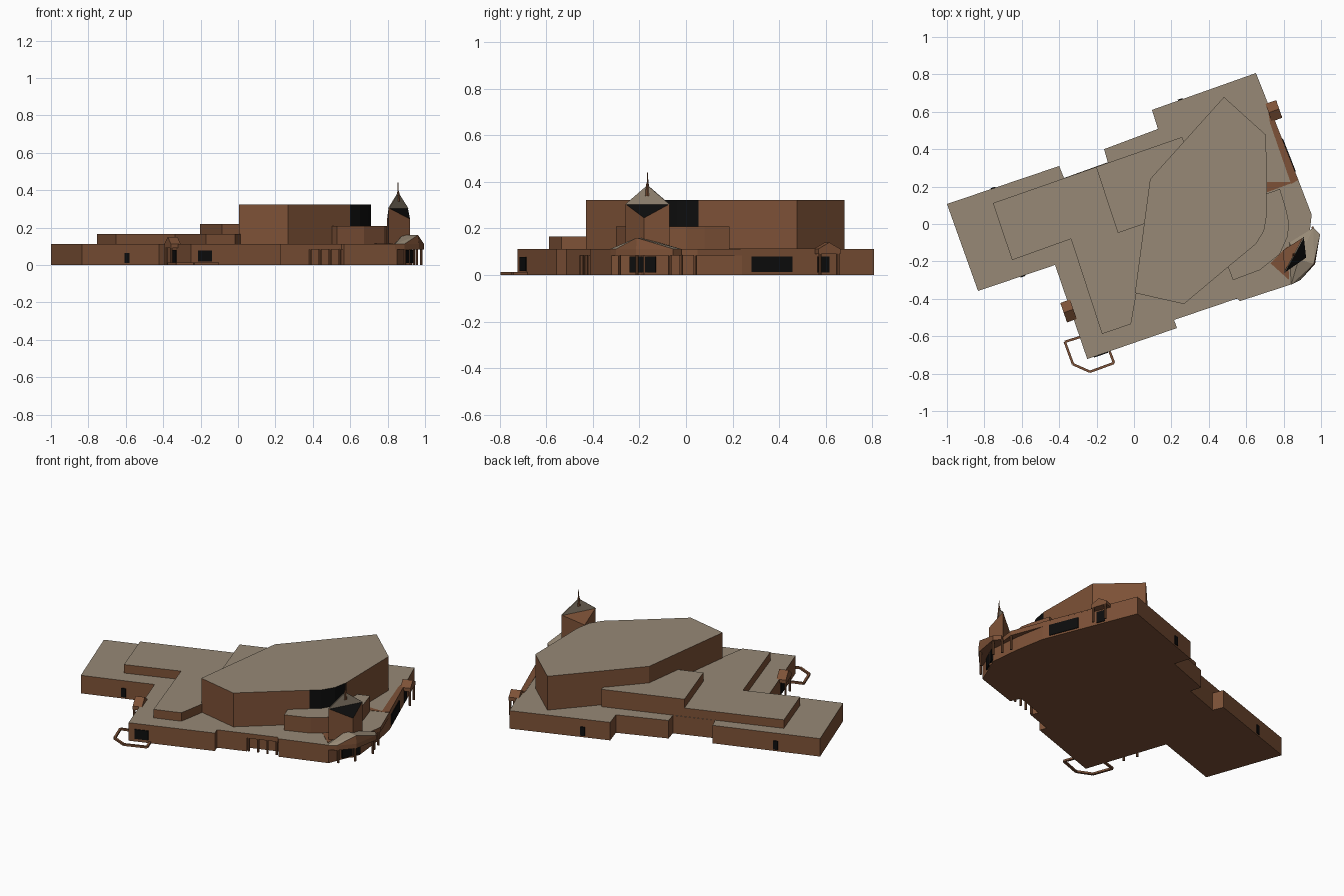
import bpy, bmesh, math
from mathutils import Vector, Matrix

if "Cube" in bpy.data.objects:
    bpy.data.objects.remove(bpy.data.objects["Cube"])

ANG = math.radians(19)  # plan rotation of the whole building


def material(name, rgb):
    m = bpy.data.materials.new(name)
    m.diffuse_color = (*rgb, 1)
    m.use_nodes = True
    m.node_tree.nodes["Principled BSDF"].inputs["Base Color"].default_value = m.diffuse_color
    return m


WALL, ROOF, GLASS = 0, 1, 2
MATS = [material("brown_brick", (0.205, 0.083, 0.038)),
        material("tan_roof", (0.31, 0.25, 0.18)),
        material("black_glass", (0.004, 0.004, 0.004))]


def finish(name, bm, rule):
    """Make an object; rule(normal, centre) gives the material index."""
    bmesh.ops.recalc_face_normals(bm, faces=bm.faces)
    bm.normal_update()
    for f in bm.faces:
        f.material_index = rule(f.normal, f.calc_center_median())
    me = bpy.data.meshes.new(name)
    bm.to_mesh(me)
    bm.free()
    for m in MATS:
        me.materials.append(m)
    ob = bpy.data.objects.new(name, me)
    bpy.context.collection.objects.link(ob)
    return ob


def roofed(n, c):
    return ROOF if n.z > 0.3 else WALL


def plain(index):
    return lambda n, c: index


def prism(name, pts, z0, z1, rule=roofed):
    bm = bmesh.new()
    f = bm.faces.new([bm.verts.new((x, y, z0)) for x, y in pts])
    r = bmesh.ops.extrude_face_region(bm, geom=[f])
    top = [v for v in r["geom"] if isinstance(v, bmesh.types.BMVert)]
    bmesh.ops.translate(bm, verts=top, vec=(0, 0, z1 - z0))
    if len(bm.faces) == len(pts) + 1:
        bm.faces.new([v for v in bm.verts if v not in top])
    return finish(name, bm, rule)


def hull(name, pts, rule=roofed):
    bm = bmesh.new()
    for p in pts:
        bm.verts.new(p)
    r = bmesh.ops.convex_hull(bm, input=bm.verts)
    bmesh.ops.delete(bm, geom=[v for v in bm.verts if not v.link_faces], context="VERTS")
    bmesh.ops.dissolve_limit(bm, angle_limit=0.01, verts=bm.verts, edges=bm.edges)
    return finish(name, bm, rule)


def bar(name, p, q, z0, z1, width, index):
    """Upright box along the plan segment p-q."""
    p, q = Vector(p), Vector(q)
    d = (q - p).normalized() * width / 2
    s = Vector((-d.y, d.x))
    return prism(name, [p + s, p - s, q - s, q + s], z0, z1, plain(index))


def post(name, x, y, z0, z1, r, r2=None, sides=8):
    bm = bmesh.new()
    bmesh.ops.create_cone(bm, cap_ends=True, segments=sides, radius1=r,
                          radius2=r if r2 is None else r2, depth=z1 - z0,
                          matrix=Matrix.Translation((x, y, (z0 + z1) / 2)))
    return finish(name, bm, plain(WALL))


def porch(name, x, y, facing, depth, width, eave, peak):
    """Gabled porch on two posts, ridge running out along the facing angle."""
    rot = Matrix.Rotation(facing, 2)
    at = lambda a, b: rot @ Vector((a, b)) + Vector((x, y))
    pts = []
    for a in (-depth / 2, depth / 2):
        for b in (-width / 2, width / 2):
            pts += [(*at(a, b), eave - 0.022), (*at(a, b), eave)]
        pts.append((*at(a, 0), peak))
    hull(name + "_gable", pts, plain(WALL))
    for i, b in enumerate((-0.4, 0.4)):
        post(f"{name}_post_{i}", *at(depth * 0.4, width * b), 0, eave - 0.02, 0.007)


# ground floor: shared outline, with recesses below the roof slab
left_part = [(0.214, -0.513), (0.23, -0.556), (-0.25, -0.722), (-0.422, -0.219),
             (-0.834, -0.358), (-1.0, 0.107), (-0.40, 0.31), (-0.374, 0.246),
             (-0.14, 0.33), (-0.16, 0.40), (0.128, 0.508), (0.096, 0.61),
             (0.652, 0.807), (0.877, 0.24)]
corner = [(0.93, -0.13), (0.88, -0.24), (0.85, -0.32), (0.567, -0.412)]
prism("ground_floor", left_part + [(0.91, 0.06)] + corner +
      [(0.54, -0.35), (0.36, -0.41), (0.38, -0.456)], 0, 0.083)
prism("ground_floor_roof", left_part + [(0.95, 0.05)] + corner + [(0.553, -0.398)], 0.083, 0.112)

# stepped upper roofs
prism("left_tier", [(-0.754, 0.112), (-0.652, -0.193), (-0.337, -0.08), (-0.171, -0.588),
                    (-0.016, -0.535), (0.06, -0.1), (0.3, 0.35), (0.257, 0.465)], 0.11, 0.165)
prism("middle_tier", [(-0.203, 0.305), (-0.086, -0.048), (0.053, 0.0),
                      (0.3, 0.35), (0.257, 0.465)], 0.11, 0.22)
prism("curved_tier", [(0.503, -0.23), (0.529, -0.3), (0.674, -0.246), (0.78, -0.16),
                      (0.82, -0.07), (0.83, 0.0), (0.813, 0.08), (0.78, 0.187),
                      (0.70, 0.16), (0.6, 0.0)], 0.11, 0.208)


# main hall with a black glazed curve above the lower tier
def hall_rule(n, c):
    if abs(n.z) < 0.3 and c.x > 0.6 and -0.15 < c.y < 0.06:
        return GLASS
    return roofed(n, c)


prism("main_hall", [(0.481, 0.679), (0.706, 0.476), (0.711, 0.053), (0.695, -0.037),
                    (0.652, -0.107), (0.6, -0.15), (0.503, -0.23), (0.267, -0.428),
                    (0.005, -0.369), (0.086, 0.24)], 0.11, 0.323, hall_rule)

# tower: sloping glass front, thin upright gable, spire
A, B, C, D = (0.805, -0.26), (0.92, -0.18), (0.908, -0.07), (0.797, -0.14)
hull("tower", [(*p, 0.0) for p in (A, B, C, D)] +
     [(*A, 0.305), (*B, 0.245), (*C, 0.305), (*D, 0.245)],
     lambda n, c: (GLASS if n.x > 0 else WALL) if n.z > 0.2 else WALL)
hull("tower_gable", [(x + s, y - s / 2, z) for s in (-0.003, 0.003) for x, y, z in
                     ((*A, 0.303), (*C, 0.303), (0.856, -0.165, 0.385))], plain(ROOF))
post("spire_base", 0.856, -0.165, 0.34, 0.39, 0.01, 0.006)
post("spire", 0.856, -0.165, 0.38, 0.44, 0.004, 0.002)

# corner entrance canopy with low ridge, columns and glass
rim = [(0.84, -0.325), (0.89, -0.30), (0.968, -0.214), (0.995, -0.055), (0.96, -0.02), (0.83, -0.1)]
hull("entrance_canopy", [(x, y, z) for x, y in rim for z in (0.083, 0.112)] +
     [(0.962, -0.212, 0.16), (0.88, -0.19, 0.16)])
for i, (x, y) in enumerate([(0.89, -0.285), (0.955, -0.21), (0.98, -0.07), (0.955, -0.02), (0.94, 0.04)]):
    post(f"entrance_column_{i}", x, y, 0, 0.085, 0.007)
bar("entrance_glass", (0.886, -0.24), (0.935, -0.13), 0.01, 0.08, 0.009, GLASS)

# front colonnade
for i in range(4):
    t = i / 3
    post(f"colonnade_column_{i}", 0.385 + 0.16 * t, -0.445 + 0.05 * t, 0, 0.085, 0.007)

# side porches
porch("left_porch", -0.35, -0.465, ANG + math.pi, 0.055, 0.11, 0.112, 0.15)
porch("right_porch", 0.748, 0.605, ANG, 0.06, 0.1, 0.112, 0.14)

# doors and windows
for name, p, q, z0, z1 in [
        ("right_window", (0.792, 0.455), (0.861, 0.28), 0.012, 0.08),
        ("right_door", (0.729, 0.615), (0.749, 0.565), 0.01, 0.08),
        ("front_window", (-0.215, -0.71), (-0.14, -0.684), 0.018, 0.077),
        ("left_wing_door", (-0.608, -0.282), (-0.582, -0.273), 0.01, 0.065),
        ("left_back_door", (-0.765, 0.187), (-0.74, 0.195), 0.01, 0.065),
        ("back_door", (0.235, 0.66), (0.26, 0.669), 0.01, 0.065),
        ("left_porch_door", (-0.348, -0.435), (-0.328, -0.494), 0.01, 0.08)]:
    bar(name, p, q, z0, z1, 0.009, GLASS)

# brown flat strips lying on the roof
prism("right_roof_strip", [(0.715, 0.62), (0.727, 0.54), (0.84, 0.214), (0.879, 0.235), (0.73, 0.612)],
      0.108, 0.114, plain(WALL))
prism("right_roof_wedge", [(0.712, 0.17), (0.86, 0.225), (0.712, 0.225)], 0.108, 0.114, plain(WALL))
prism("tower_roof_wedge", [(0.73, -0.21), (0.82, -0.12), (0.83, -0.3)], 0.108, 0.114, plain(WALL))

# low garden wall around the front corner
loop = [(-0.29, -0.605), (-0.37, -0.63), (-0.326, -0.75), (-0.235, -0.79), (-0.107, -0.743), (-0.13, -0.682)]
for i, (p, q) in enumerate(zip(loop, loop[1:])):
    bar(f"garden_wall_{i}", p, q, 0, 0.012, 0.013, WALL)
